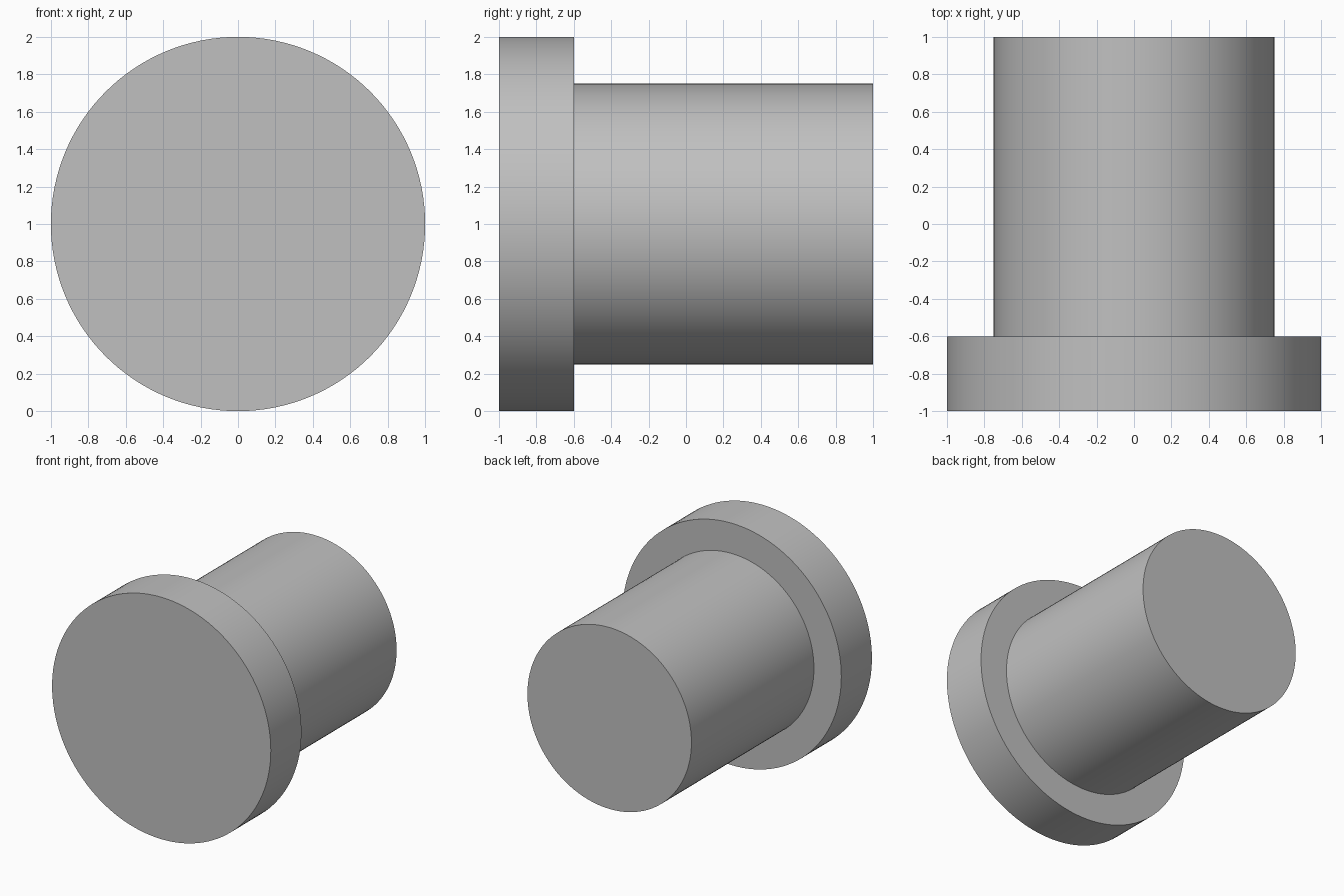
import bpy
import bmesh
import math
from mathutils import Vector

cube = bpy.data.objects.get("Cube")
if cube:
    bpy.data.objects.remove(cube, do_unlink=True)

SEGMENTS = 128
AXIS_Z = 1.0

# Plain grey material
grey = bpy.data.materials.new("plain grey")
grey.use_nodes = True
colour = (0.53, 0.53, 0.53, 1.0)
grey.diffuse_color = colour
grey.node_tree.nodes["Principled BSDF"].inputs["Base Color"].default_value = colour

# Stepped outline as (radius, y): wide flange in front, shank behind
profile = [(1.0, -1.0), (1.0, -0.6), (0.75, -0.6), (0.75, 1.0)]

# Turn the outline into rings, bridge them, and cap both ends
bm = bmesh.new()
rings = []
for radius, y in profile:
    angles = [2 * math.pi * i / SEGMENTS for i in range(SEGMENTS)]
    rings.append([bm.verts.new(Vector((radius * math.cos(a), y, AXIS_Z + radius * math.sin(a))))
                  for a in angles])
for near, far in zip(rings, rings[1:]):
    for i in range(SEGMENTS):
        j = (i + 1) % SEGMENTS
        bm.faces.new((near[i], near[j], far[j], far[i]))
bm.faces.new(rings[0])
bm.faces.new(rings[-1])
bmesh.ops.recalc_face_normals(bm, faces=bm.faces)

mesh = bpy.data.meshes.new("flanged_pin")
bm.to_mesh(mesh)
bm.free()
mesh.materials.append(grey)
pin = bpy.data.objects.new("flanged_pin", mesh)
bpy.context.collection.objects.link(pin)

# Smooth round walls, sharp rims
bpy.ops.object.select_all(action="DESELECT")
pin.select_set(True)
bpy.context.view_layer.objects.active = pin
bpy.ops.object.shade_smooth_by_angle(angle=math.radians(30))
